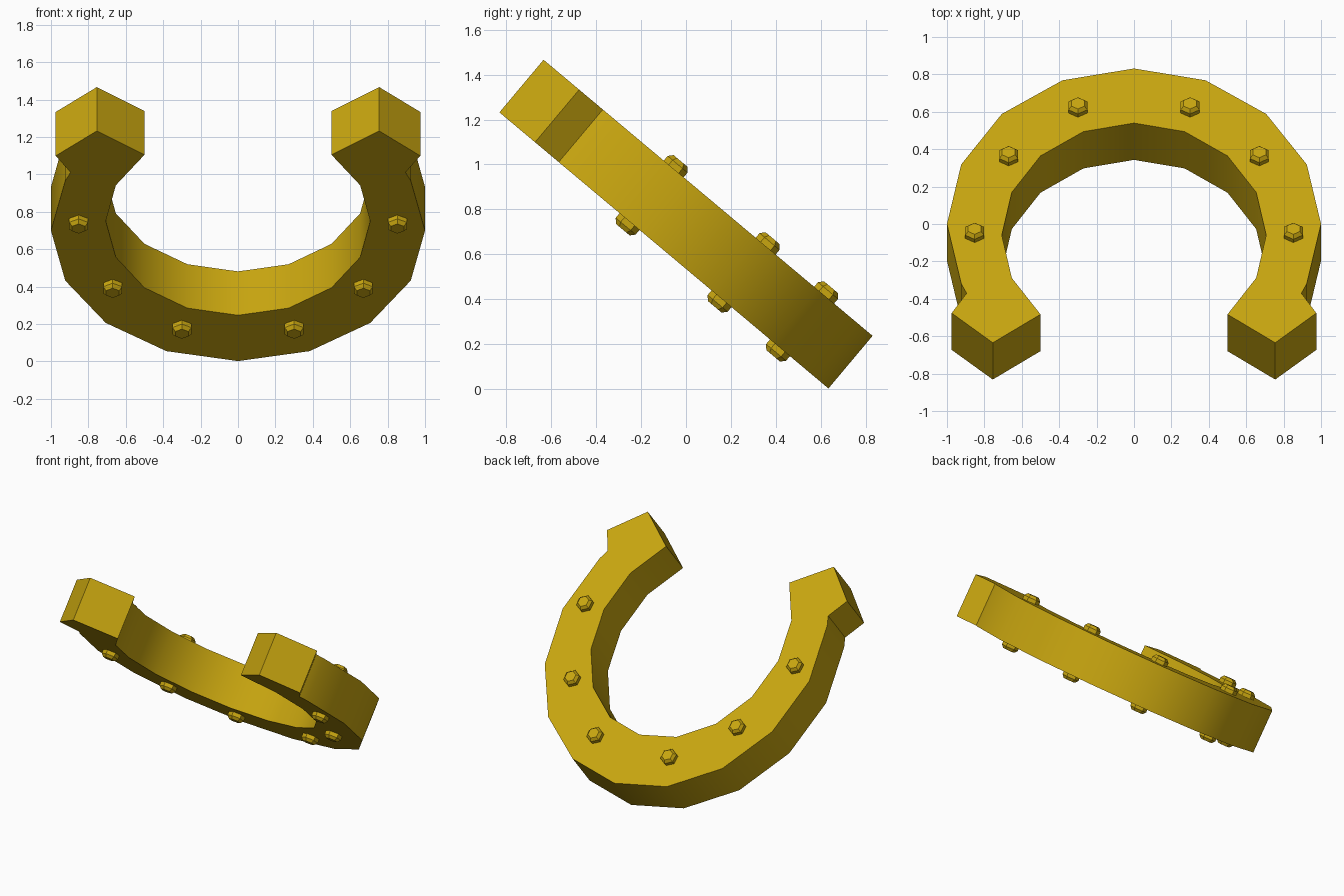
import bpy, bmesh, math
from mathutils import Matrix

if "Cube" in bpy.data.objects:
    bpy.data.objects.remove(bpy.data.objects["Cube"])

TILT = math.radians(-40)
HALF = 0.153                      # half thickness of the shoe
PLACE = Matrix.Translation((0, 0, 0.734)) @ Matrix.Rotation(TILT, 4, 'X')

gold = bpy.data.materials.new("gold")
gold.diffuse_color = (0.58, 0.38, 0.005, 1)
gold.use_nodes = True
gold.node_tree.nodes["Principled BSDF"].inputs["Base Color"].default_value = gold.diffuse_color


def arc(rx, ry, cy, steps):
    """Points of a 16-sided ellipse, counted from the toe towards the heel."""
    return [(rx * math.sin(math.radians(22.5 * i)),
             cy + ry * math.cos(math.radians(22.5 * i))) for i in steps]


def finish(name, bm):
    bmesh.ops.recalc_face_normals(bm, faces=bm.faces)
    me = bpy.data.meshes.new(name)
    bm.to_mesh(me)
    bm.free()
    me.materials.append(gold)
    ob = bpy.data.objects.new(name, me)
    bpy.context.collection.objects.link(ob)
    ob.matrix_world = PLACE
    return ob


# Horseshoe: half outline (outer arc, heel block, inner arc), mirrored in x
outer = arc(1.0, 1.085, -0.128, range(0, 6))
heel = [(0.895, -0.612), (0.975, -0.75), (0.755, -0.957)]
inner = arc(0.707, 0.782, -0.206, range(6, -1, -1))
half = outer + heel + inner
outline = half + [(-x, y) for x, y in half[-2:0:-1]]
bm = bmesh.new()
face = bm.faces.new([bm.verts.new((x, y, -HALF)) for x, y in outline])
ext = bmesh.ops.extrude_face_region(bm, geom=[face], use_keep_orig=True)
bmesh.ops.translate(bm, vec=(0, 0, 2 * HALF),
                    verts=[g for g in ext["geom"] if isinstance(g, bmesh.types.BMVert)])
shoe = finish("horseshoe", bm)
shoe.select_set(True)
bpy.context.view_layer.objects.active = shoe
bpy.ops.object.shade_smooth_by_angle(angle=math.radians(30))

# Hexagonal nails: chamfered heads on both faces
n = 0
for x, y in [(0.3, 0.675), (0.67, 0.335), (0.852, -0.2)]:
    for side in (-1, 1):
        n += 1
        bm = bmesh.new()
        rings = []
        for r, z in [(0.04, -0.2), (0.058, -0.18), (0.058, 0.18), (0.04, 0.2)]:
            rings.append([bm.verts.new((side * x + r * math.sin(k * math.pi / 3),
                                        y + r * math.cos(k * math.pi / 3), z))
                          for k in range(6)])
        for a, b in zip(rings, rings[1:]):
            for k in range(6):
                j = (k + 1) % 6
                bm.faces.new((a[k], a[j], b[j], b[k]))
        bm.faces.new(rings[0])
        bm.faces.new(rings[-1])
        finish(f"nail_{n}", bm)
